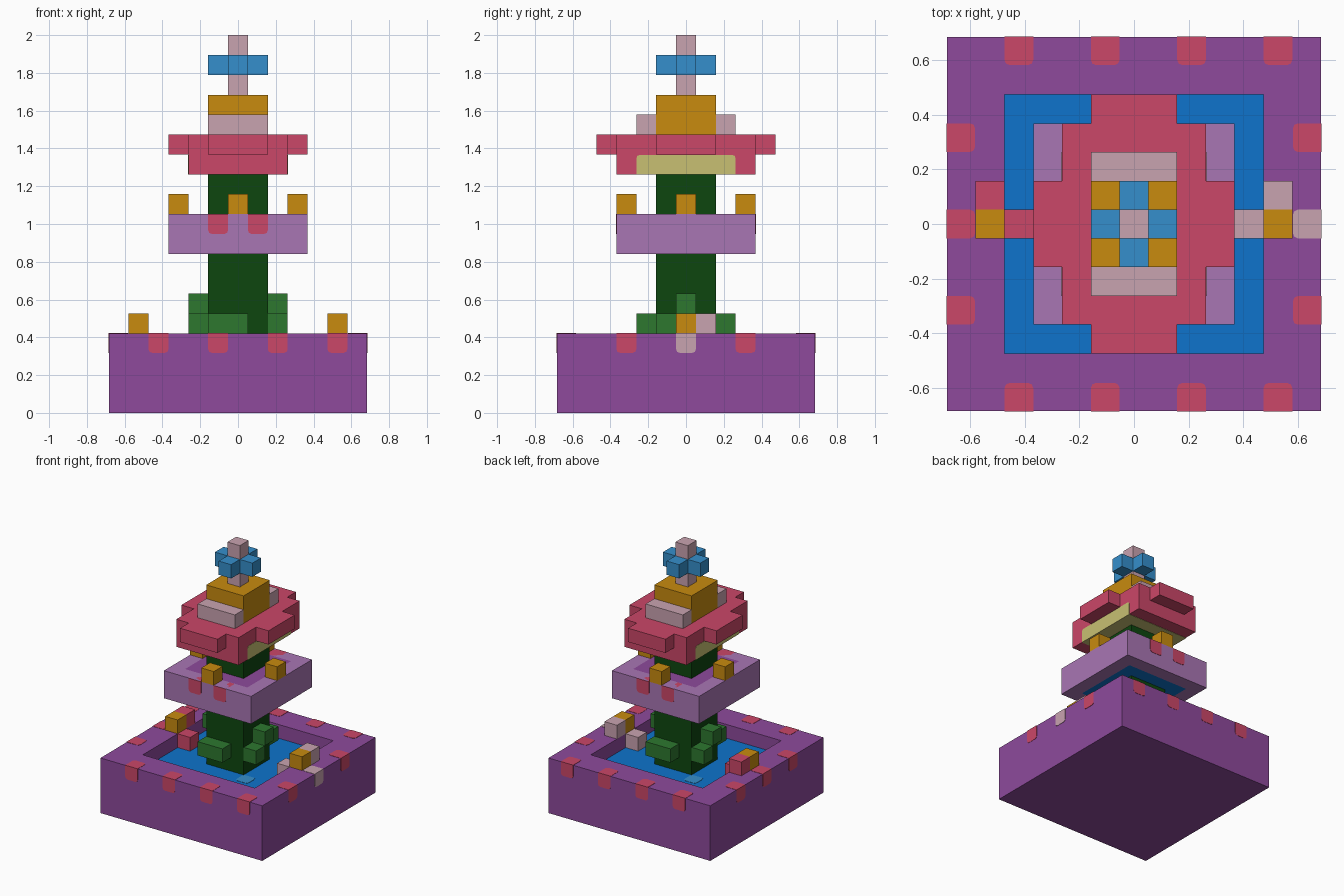
import bpy, bmesh
from mathutils import Vector

if "Cube" in bpy.data.objects:
    bpy.data.objects.remove(bpy.data.objects["Cube"])

U = 2 / 19      # one cube of the block grid
E = 0.02        # how far flush inlays stand proud, in cubes


def material(name, hexa):
    def lin(c):
        return c / 12.92 if c <= 0.04045 else ((c + 0.055) / 1.055) ** 2.4
    m = bpy.data.materials.new(name)
    m.diffuse_color = [lin(int(hexa[i:i + 2], 16) / 255) for i in (0, 2, 4)] + [1]
    m.use_nodes = True
    m.node_tree.nodes["Principled BSDF"].inputs["Base Color"].default_value = m.diffuse_color
    return m


PURPLE = material("purple", "8E4A9C")
LILAC = material("lilac", "A976B4")
RED = material("rose_red", "CB4768")
PINK = material("pale_pink", "C9A3B0")
ORANGE = material("orange", "C88B0F")
BLUE = material("water_blue", "0E74CC")
SKY = material("light_blue", "358FCC")
DARK = material("dark_green", "0D460F")
GREEN = material("leaf_green", "2D772F")
YELLOW = material("pale_yellow", "C8C072")


def finish(name, bm, mat):
    bmesh.ops.scale(bm, vec=(U, U, U), verts=bm.verts)
    bmesh.ops.recalc_face_normals(bm, faces=bm.faces)
    me = bpy.data.meshes.new(name)
    bm.to_mesh(me)
    bm.free()
    me.materials.append(mat)
    ob = bpy.data.objects.new(name, me)
    bpy.context.collection.objects.link(ob)
    return ob


def box(name, lo, hi, mat, rounded=None):
    """Box between two corners in cube units; edges passing the rounded test get a bevel."""
    bm = bmesh.new()
    lo, hi = Vector(lo), Vector(hi)
    bmesh.ops.create_cube(bm, size=1)
    for v in bm.verts:
        v.co = [(a + b) / 2 + c * (b - a) for a, b, c in zip(lo, hi, v.co)]
    if rounded:
        mid = (lo + hi) / 2
        edges = [e for e in bm.edges
                 if rounded((e.verts[0].co - e.verts[1].co).normalized(),
                            (e.verts[0].co + e.verts[1].co) / 2 - mid)]
        bmesh.ops.bevel(bm, geom=edges, offset=0.18, segments=2, profile=0.5, affect='EDGES')
    return finish(name, bm, mat)


def cube(name, i, j, k, mat):
    return box(name, (i - .5, j - .5, k), (i + .5, j + .5, k + 1), mat)


def square(name, h, z0, z1, mat):
    return box(name, (-h, -h, z0), (h, h, z1), mat)


def frame(name, outer, inner, z0, z1, mat):
    """Square ring with an open middle."""
    bm = bmesh.new()
    corners = [(-1, -1), (1, -1), (1, 1), (-1, 1)]
    loops = [[bm.verts.new((x * h, y * h, z)) for x, y in corners]
             for h, z in ((outer, z0), (outer, z1), (inner, z1), (inner, z0))]
    for a in range(4):
        p, q = loops[a], loops[(a + 1) % 4]
        for c in range(4):
            d = (c + 1) % 4
            bm.faces.new((p[c], p[d], q[d], q[c]))
    return finish(name, bm, mat)


def inlay(name, i, j, k, n, mat):
    """Coloured rim cube set flush in a wall facing n, with rounded inner corners."""
    n = Vector((n[0], n[1], 0))
    shift = n * E + Vector((0, 0, E))
    c = Vector((i, j, k)) + shift

    def test(d, m):
        inner_upright = abs(d.z) > .9 and m.dot(n) < 0
        low_outward = abs(d.dot(n)) > .9 and m.z < 0
        return inner_upright or low_outward
    return box(name, c - Vector((.5, .5, 0)), c + Vector((.5, .5, 1)), mat, test)


# Lower basin
frame("basin_wall", 6.5, 4.5, 0, 4, PURPLE)
square("basin_floor", 4.5, 0, 2, PURPLE)
square("basin_water", 4.5, 2, 3, BLUE)
for s in (1, -1):
    box("water_ripple", (2 * s - .5, -2 * s - .5, 2), (2 * s + .5, -2 * s + .5, 3 + E), SKY,
        lambda d, m: abs(d.z) > .9)

# Rim inlays
for s in (-1, 1):
    for i in (-4, -1, 2, 5):
        inlay("rim_inlay", i, 6 * s, 3, (0, s), RED)
    for j in (-3, 3):
        inlay("rim_inlay", 6 * s, j, 3, (s, 0), RED)

# Flowers on the left and right rim
for s, mat in ((1, PINK), (-1, RED)):
    inlay("flower_outer_petal", 6 * s, 0, 3, (s, 0), mat)
    cube("flower_inner_petal", 4 * s, 0, 3, mat)
    cube("flower_back_petal", 5 * s, 1, 4, mat)
    cube("flower_heart", 5 * s, 0, 4, ORANGE)

# Pillar and its leaves, repeated by a half turn
square("pillar", 1.5, 2, 12, DARK)
for s in (1, -1):
    box("wide_leaf", (min(-1.5 * s, .5 * s), 2 * -s - .5, 4),
        (max(-1.5 * s, .5 * s), 2 * -s + .5, 5), GREEN)
    cube("low_leaf", 2 * s, -s, 4, GREEN)
    cube("high_leaf", 2 * s, 0, 5, GREEN)

# Upper bowl
frame("bowl_wall", 3.5, 2.5, 8, 10, LILAC)
square("bowl_top", 2.5, 9, 10, PURPLE)
square("bowl_underside", 2.5, 8, 9, BLUE)
for s in (-1, 1):
    for i in (-1, 1):
        # only the outer face shows, so the top stays below the rim
        box("bowl_inlay", (i - .5, 3 * s - .5 + s * E, 9), (i + .5, 3 * s + .5 + s * E, 10), RED,
            lambda d, m: abs(d.y) > .9 and m.z < 0)
    cube("bowl_bud_side", 3 * s, 0, 10, ORANGE)
    cube("bowl_bud_front_back", 0, 3 * s, 10, ORANGE)

# Roof: lower block, yellow lining and stepped upper slab
box("roof_lower", (-2.5, -3.5, 12), (2.5, 3.5, 13), RED)
box("roof_lining", (-2.5 - E, -2.5, 12 - E), (2.5 + E, 2.5, 13 - E), YELLOW,
    lambda d, m: abs(d.x) > .9 and m.z > 0)
quarter = [(3.5, 1.5), (2.5, 1.5), (2.5, 3.5), (1.5, 3.5), (1.5, 4.5)]
outline = (quarter + [(-x, y) for x, y in reversed(quarter)]
           + [(-x, -y) for x, y in quarter] + [(x, -y) for x, y in reversed(quarter)])
bm = bmesh.new()
slab = bm.faces.new([bm.verts.new((x, y, 13)) for x, y in outline])
top = bmesh.ops.extrude_face_region(bm, geom=[slab])["geom"]
bmesh.ops.translate(bm, vec=(0, 0, 1), verts=[g for g in top if isinstance(g, bmesh.types.BMVert)])
finish("roof_upper", bm, RED)

# Crown and finial
square("crown", 1.5, 14, 16, ORANGE)
for s in (-1, 1):
    box("crown_step", (-1.5, 2 * s - .5, 14), (1.5, 2 * s + .5, 15), PINK)
    cube("finial_petal_side", s, 0, 17, SKY)
    cube("finial_petal_front_back", 0, s, 17, SKY)
square("finial_pole", .5, 16, 19, PINK)
